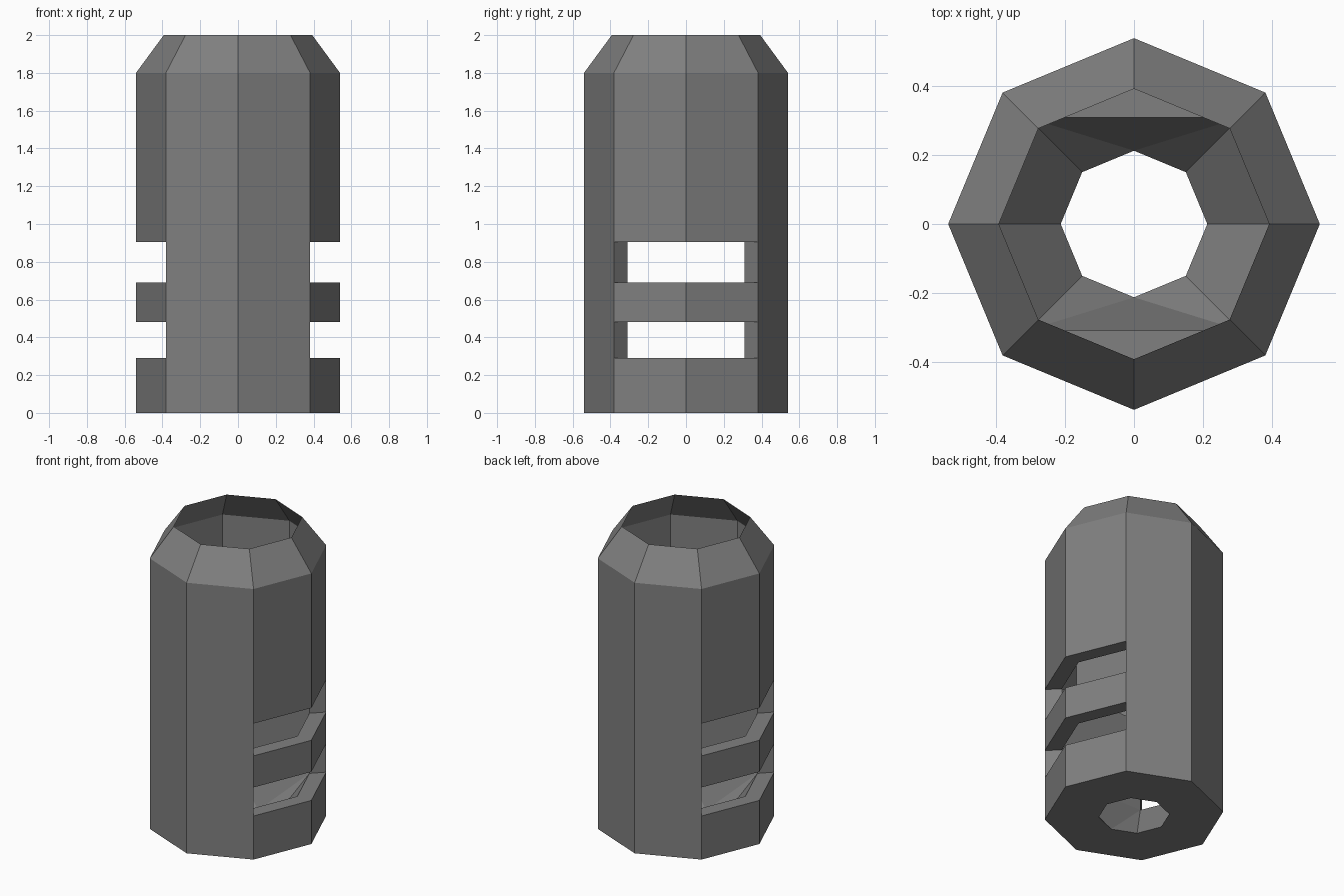
import bpy, bmesh, math

if "Cube" in bpy.data.objects:
    bpy.data.objects.remove(bpy.data.objects["Cube"])

R_OUT, R_RIM, R_BORE, R_HOLE = 0.54, 0.393, 0.437, 0.213
Z_TAPER, Z_TOP = 1.80, 2.0
SLOTS = [(0.29, 0.48), (0.69, 0.905)]        # bottom and top of each side slot
LEVELS = [0, 0.29, 0.48, 0.69, 0.905, Z_TAPER]
SLOT_SIDES = (0, 3, 4, 7)                    # octagon sides facing +x and -x

steel = bpy.data.materials.new("dark_steel_grey")
steel.diffuse_color = (0.216, 0.216, 0.216, 1)
steel.use_nodes = True
steel.node_tree.nodes["Principled BSDF"].inputs["Base Color"].default_value = steel.diffuse_color


def P(r, k, z):
    """Point k of an octagon of radius r at height z."""
    a = math.radians(45 * (k % 8))
    return (r * math.cos(a), r * math.sin(a), z)


def wall(r0, z0, r1, z1, k):
    """Outward facing quad on octagon side k."""
    return [P(r0, k, z0), P(r0, k + 1, z0), P(r1, k + 1, z1), P(r1, k, z1)]


def make(name, faces):
    bm = bmesh.new()
    for f in faces:
        bm.faces.new([bm.verts.new(p) for p in f])
    bmesh.ops.remove_doubles(bm, verts=bm.verts, dist=0.0005)
    me = bpy.data.meshes.new(name)
    bm.to_mesh(me)
    bm.free()
    me.materials.append(steel)
    ob = bpy.data.objects.new(name, me)
    bpy.context.collection.objects.link(ob)


# Outer octagonal shell with open slots, tapered open rim, and flat base ring
shell = []
for k in range(8):
    for z0, z1 in zip(LEVELS, LEVELS[1:]):
        if not (k in SLOT_SIDES and (z0, z1) in SLOTS):
            shell.append(wall(R_OUT, z0, R_OUT, z1, k))
    shell.append(wall(R_OUT, Z_TAPER, R_RIM, Z_TOP, k))
    shell.append(wall(R_HOLE, 0, R_OUT, 0, k))
make("outer_shell", shell)

# Slot ledges, ceilings and corner posts
ledges = []
for z0, z1 in SLOTS:
    for k in SLOT_SIDES:
        ledges.append(wall(R_OUT, z0, R_BORE, z0, k))
        ledges.append(wall(R_BORE, z1, R_OUT, z1, k))
    for k in (1, 3, 5, 7):
        f = [P(R_OUT, k, z0), P(R_OUT, k, z1), P(R_BORE, k, z1), P(R_BORE, k, z0)]
        ledges.append(f if k in (3, 7) else f[::-1])
make("slot_ledges", ledges)

# Inner bore: funnel from the exit hole, flat side walls, band between slots
bore = []
za, zb = SLOTS[0][0], SLOTS[-1][1]
for k in SLOT_SIDES:
    bore.append(wall(R_HOLE, 0, R_BORE, za, k)[::-1])
    bore.append(wall(R_BORE, SLOTS[0][1], R_BORE, SLOTS[1][0], k)[::-1])
for k in (1, 5):
    a, b = P(R_BORE, k, za), P(R_BORE, k + 2, za)
    h = [P(R_HOLE, k + i, 0) for i in range(3)]
    bore += [[a, h[1], h[0]], [a, b, h[1]], [b, h[2], h[1]]]
    bore.append([P(R_BORE, k, zb), P(R_BORE, k + 2, zb), b, a])
    # flat floor of the upper chamber beside the bore
    bore.append([P(R_OUT, k, zb), P(R_OUT, k + 1, zb), P(R_OUT, k + 2, zb),
                 P(R_BORE, k + 2, zb), P(R_BORE, k, zb)])
make("inner_bore", bore)
